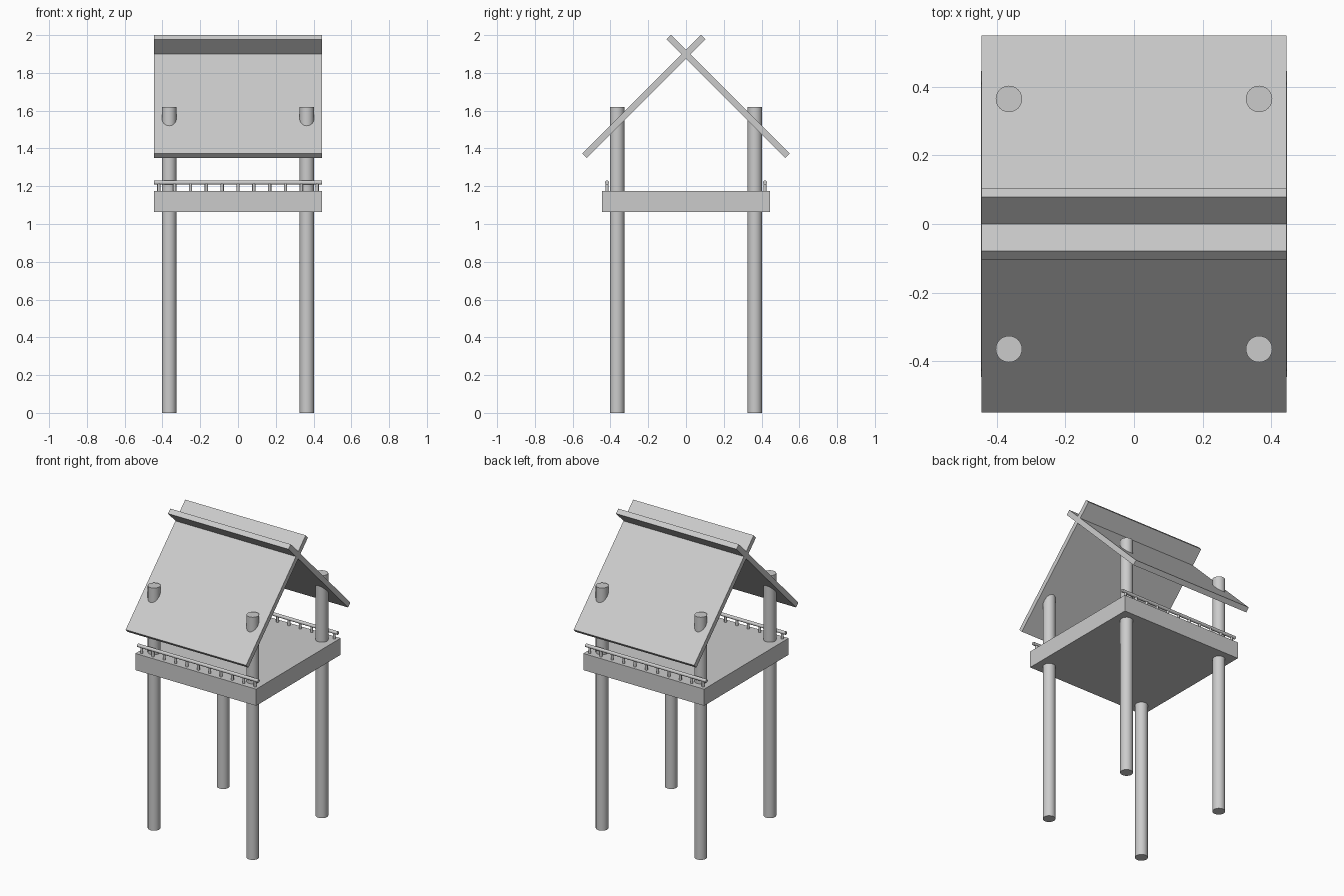
import bpy
from math import radians

if "Cube" in bpy.data.objects:
    bpy.data.objects.remove(bpy.data.objects["Cube"])


def box(name, size, loc, rot=(0, 0, 0)):
    bpy.ops.mesh.primitive_cube_add(size=1, location=loc, rotation=rot)
    o = bpy.context.object
    o.name = name
    o.scale = size
    bpy.ops.object.transform_apply(location=False, rotation=False, scale=True)
    return o


def rod(name, radius, length, loc, rot=(0, 0, 0), sides=32):
    bpy.ops.mesh.primitive_cylinder_add(vertices=sides, radius=radius, depth=length,
                                        location=loc, rotation=rot)
    o = bpy.context.object
    o.name = name
    bpy.ops.object.shade_smooth_by_angle(angle=radians(35))
    return o


# Raised floor
box("platform", (0.892, 0.892, 0.111), (0, 0, 1.1195))

# Four tall corner posts, running up through floor and roof
for sx, xname in ((-1, "left"), (1, "right")):
    for sy, yname in ((-1, "front"), (1, "back")):
        rod(f"{yname}_{xname}_post", 0.0385, 1.62, (sx * 0.3645, sy * 0.3645, 0.81))

for sy, yname in ((-1, "front"), (1, "back")):
    # Roof slabs crossing at the ridge
    box(f"{yname}_roof_slab", (0.89, 0.889, 0.034), (0, sy * 0.2235, 1.6755),
        (radians(-45 * sy), 0, 0))
    # Low railing with balusters
    rod(f"{yname}_handrail", 0.011, 0.892, (0, sy * 0.418, 1.219), (0, radians(90), 0), 16)
    for i in range(11):
        rod(f"{yname}_baluster_{i + 1}", 0.0085, 0.05,
            ((i - 5) * 0.0838, sy * 0.418, 1.192), sides=16)
